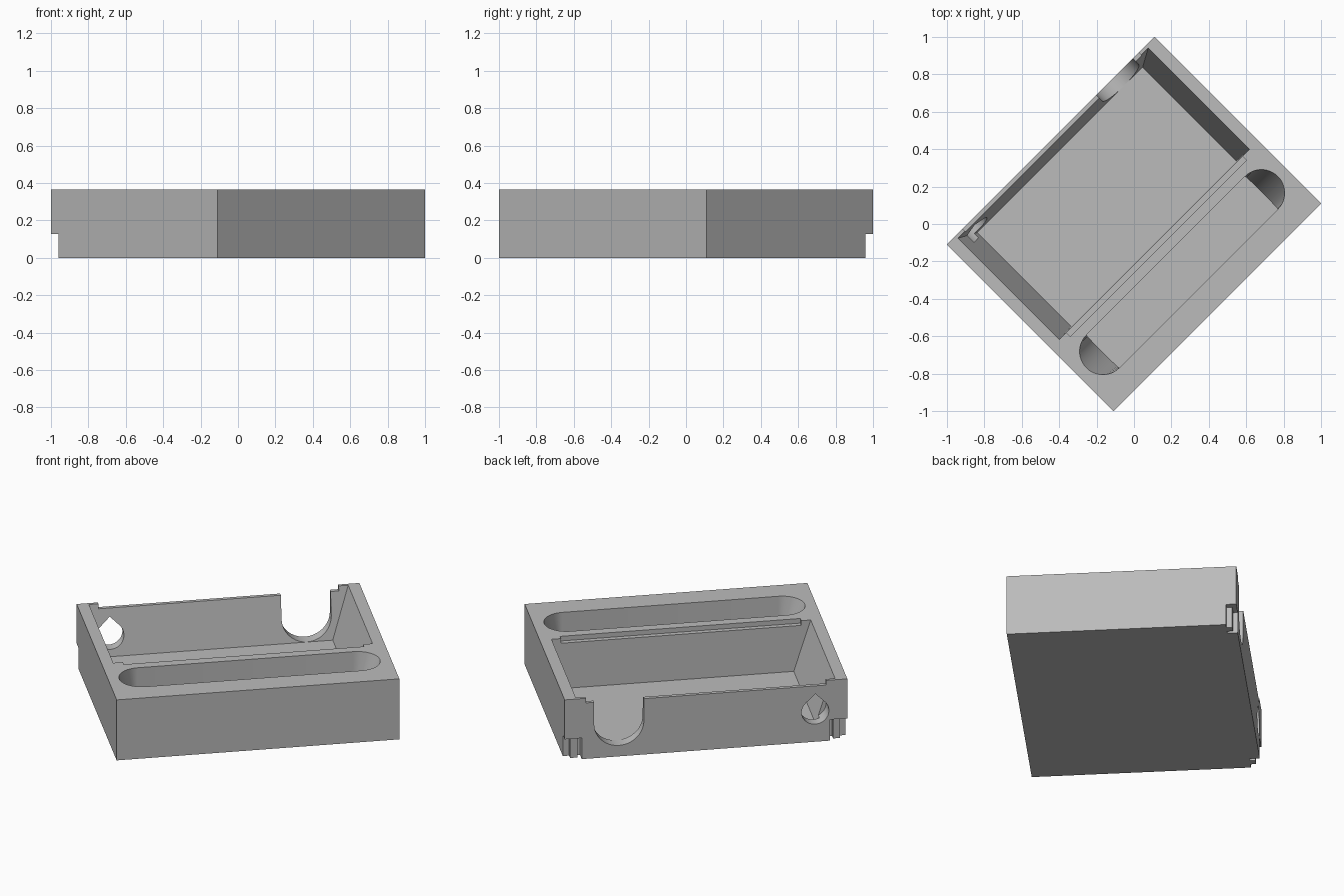
import bpy, bmesh, math
from mathutils import Matrix

if "Cube" in bpy.data.objects:
    bpy.data.objects.remove(bpy.data.objects["Cube"])

U, V, H = 0.785, 0.63, 0.365      # half length, half depth, height
FLOOR = 0.065                     # height of pocket floors
TURN = Matrix.Rotation(math.radians(45), 4, 'Z')

grey = bpy.data.materials.new("plain grey")
grey.diffuse_color = (0.5, 0.5, 0.5, 1)
grey.use_nodes = True
grey.node_tree.nodes["Principled BSDF"].inputs["Base Color"].default_value = grey.diffuse_color


def loft(name, rings):
    """Closed solid through rings with equal point counts."""
    bm = bmesh.new()
    rows = [[bm.verts.new(p) for p in r] for r in rings]
    n = len(rows[0])
    for a, b in zip(rows, rows[1:]):
        for i in range(n):
            j = (i + 1) % n
            bm.faces.new((a[i], a[j], b[j], b[i]))
    bm.faces.new(rows[0][::-1])
    bm.faces.new(rows[-1])
    bmesh.ops.recalc_face_normals(bm, faces=bm.faces)
    bm.transform(TURN)
    me = bpy.data.meshes.new(name)
    bm.to_mesh(me)
    bm.free()
    me.materials.append(grey)
    ob = bpy.data.objects.new(name, me)
    bpy.context.collection.objects.link(ob)
    return ob


def rect(u0, u1, v0, v1, z):
    return [(u0, v0, z), (u1, v0, z), (u1, v1, z), (u0, v1, z)]


def box(name, u0, u1, v0, v1, z0, z1):
    return loft(name, [rect(u0, u1, v0, v1, z0), rect(u0, u1, v0, v1, z1)])


def wall_hole(name, profile, v0, v1):
    return loft(name, [[(u, v, z) for u, z in profile] for v in (v0, v1)])


def stadium(reach, z):
    """Slot outline: straight sides with round ends reaching out by reach."""
    pts = []
    for s in (1, -1):
        for i in range(25):
            a = -math.pi / 2 + math.pi * i / 24
            pts.append((s * (0.6 + reach * math.cos(a)), -0.364 + s * 0.124 * math.sin(a), z))
    return pts


def arc(cu, cz, r, a0, a1, n):
    return [(cu + r * math.cos(math.radians(a0 + (a1 - a0) * i / n)),
             cz + r * math.sin(math.radians(a0 + (a1 - a0) * i / n))) for i in range(n + 1)]


tray = box("tray", -U, U, -V, V, 0, H)
cutters = [
    # main pocket with sloping ends and back wall
    loft("pocket_cutter", [rect(-0.625, 0.625, -0.15, 0.56, FLOOR),
                           rect(-0.72, 0.72, -0.155, 0.612, H),
                           rect(-0.72, 0.72, -0.155, 0.612, H + 0.05)]),
    # long front slot with ramped round ends
    loft("slot_cutter", [stadium(0.004, FLOOR), stadium(0.124, H), stadium(0.124, H + 0.05)]),
    # shallow recess for a lid at front and back of the pocket
    box("front_lip_cutter", -0.667, 0.667, -0.184, 0.0, H - 0.028, H + 0.06),
    box("back_lip_cutter", -0.667, 0.667, 0.5, 0.7, H - 0.028, H + 0.06),
    # round-bottomed opening in the back wall
    wall_hole("bay_cutter", arc(0.483, 0.204, 0.138, 180, 360, 32) + [(0.621, 0.45), (0.345, 0.45)],
              0.535, 0.75),
    # teardrop hole in the back wall
    wall_hole("teardrop_cutter", arc(-0.607, 0.182, 0.076, 135, 405, 32) + [(-0.607, 0.289)],
              0.535, 0.75),
]
# undercut at the bottom of both back corners
for s in (-1, 1):
    u0, u1 = sorted((s * 0.69, s * 0.9))
    cutters.append(box("corner_cutter", u0, u1, 0.573, 0.8, -0.1, 0.127))

for c in cutters:
    c.hide_render = True
    m = tray.modifiers.new("cut", 'BOOLEAN')
    m.operation, m.solver, m.object = 'DIFFERENCE', 'EXACT', c

bpy.context.view_layer.update()
done = bpy.data.meshes.new_from_object(tray.evaluated_get(bpy.context.evaluated_depsgraph_get()))
tray.modifiers.clear()
tray.data = done
for c in cutters:
    bpy.data.objects.remove(c)

# small posts inside the corner undercuts
for s in (-1, 1):
    u0, u1 = sorted((s * 0.71, s * 0.75))
    box("corner_post", u0, u1, 0.565, 0.605, 0, 0.13)

bpy.context.view_layer.objects.active = tray
tray.select_set(True)
bpy.ops.object.shade_smooth_by_angle(angle=math.radians(25))
